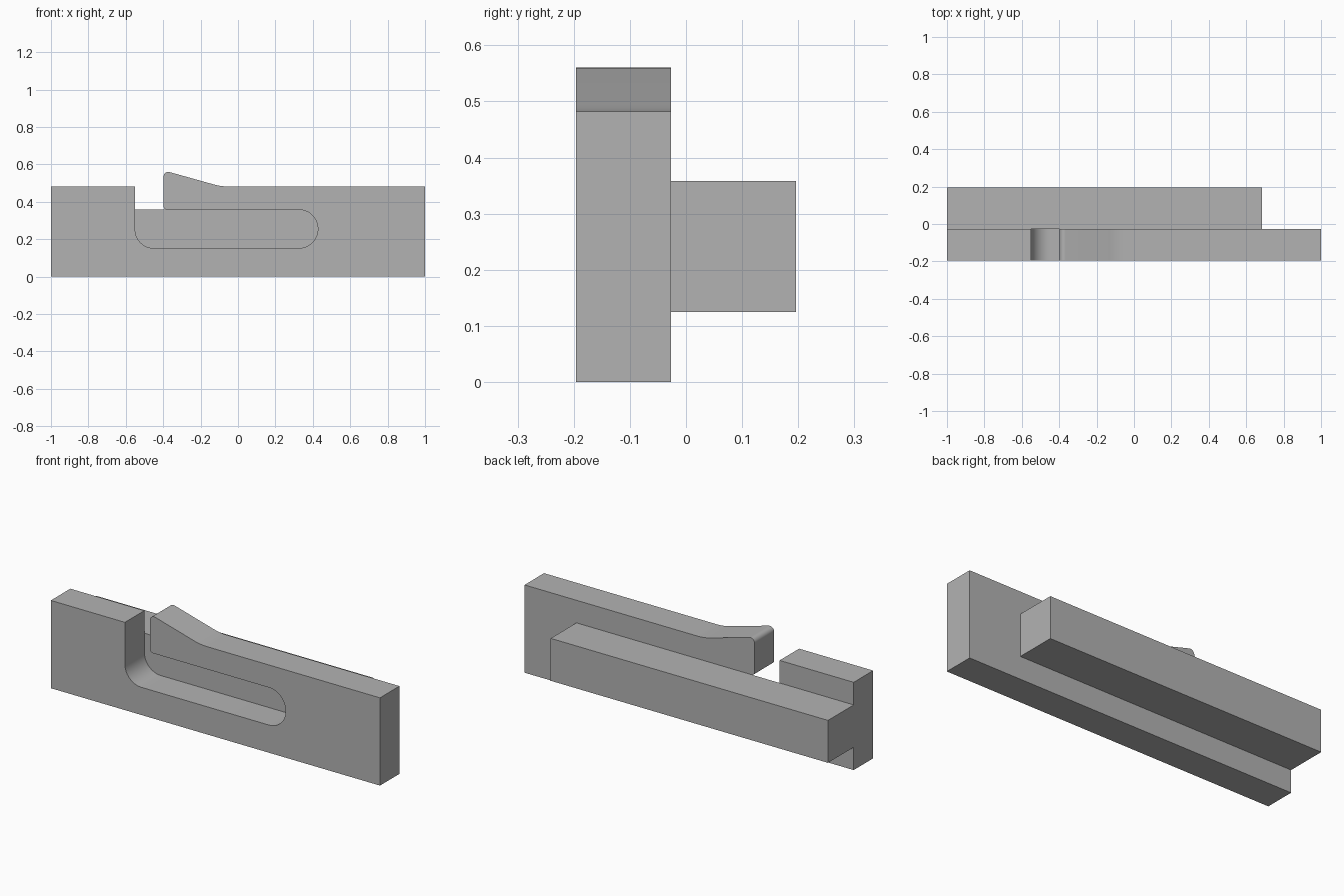
import bpy, bmesh, math
from mathutils import Vector

cube = bpy.data.objects.get("Cube")
if cube:
    bpy.data.objects.remove(cube, do_unlink=True)

# Single plain grey
grey = bpy.data.materials.new("plain_grey")
grey.use_nodes = True
colour = (0.45, 0.45, 0.45, 1)
grey.diffuse_color = colour
grey.node_tree.nodes["Principled BSDF"].inputs["Base Color"].default_value = colour


def fillet(corners, steps=12):
    """Round each (x, z, radius) corner with a tangent arc."""
    outline = []
    for i, (x, z, r) in enumerate(corners):
        p = Vector((x, z))
        if r == 0:
            outline.append(p)
            continue
        a = (Vector(corners[i - 1][:2]) - p).normalized()
        b = (Vector(corners[(i + 1) % len(corners)][:2]) - p).normalized()
        half = a.angle(b) / 2
        centre = p + (a + b).normalized() * (r / math.sin(half))
        start = p + a * (r / math.tan(half)) - centre
        end = p + b * (r / math.tan(half)) - centre
        sweep = start.angle(end)
        for k in range(steps + 1):
            t = k / steps
            outline.append(centre + (start * math.sin((1 - t) * sweep)
                                     + end * math.sin(t * sweep)) / math.sin(sweep))
    return outline


def extrude_profile(name, corners, front, back):
    """Extrude an x-z outline from y = front to y = back."""
    bm = bmesh.new()
    face = bm.faces.new([bm.verts.new((p.x, front, p.y)) for p in fillet(corners)])
    new = bmesh.ops.extrude_face_region(bm, geom=[face])["geom"]
    bmesh.ops.translate(bm, vec=(0, back - front, 0),
                        verts=[v for v in new if isinstance(v, bmesh.types.BMVert)])
    bmesh.ops.recalc_face_normals(bm, faces=bm.faces)
    mesh = bpy.data.meshes.new(name)
    bm.to_mesh(mesh)
    bm.free()
    mesh.materials.append(grey)
    obj = bpy.data.objects.new(name, mesh)
    bpy.context.collection.objects.link(obj)
    bpy.ops.object.select_all(action="DESELECT")
    bpy.context.view_layer.objects.active = obj
    obj.select_set(True)
    bpy.ops.object.shade_smooth_by_angle(angle=math.radians(30))
    return obj


FRONT, JOINT, BACK = -0.196, -0.027, 0.196
TOP, SLOT_TOP, SLOT_FLOOR = 0.482, 0.358, 0.152

# Plate with the slot and the sprung catch arm in one outline
extrude_profile("latch_plate", [
    (-1, 0, 0), (1, 0, 0), (1, TOP, 0),
    (-0.09, TOP, 0.3),                       # foot of the ramp
    (-0.398, 0.568, 0.025),                  # catch tip
    (-0.398, SLOT_TOP, 0.018),               # underside of the catch
    (0.427, SLOT_TOP, 0.1025), (0.427, SLOT_FLOOR, 0.1025),
    (-0.55, SLOT_FLOOR, 0.1), (-0.55, TOP, 0), (-1, TOP, 0),
], FRONT, JOINT)

# Solid rail behind the plate
extrude_profile("back_rail", [
    (-1, 0.125, 0), (0.685, 0.125, 0), (0.685, SLOT_TOP, 0), (-1, SLOT_TOP, 0),
], JOINT, BACK)
